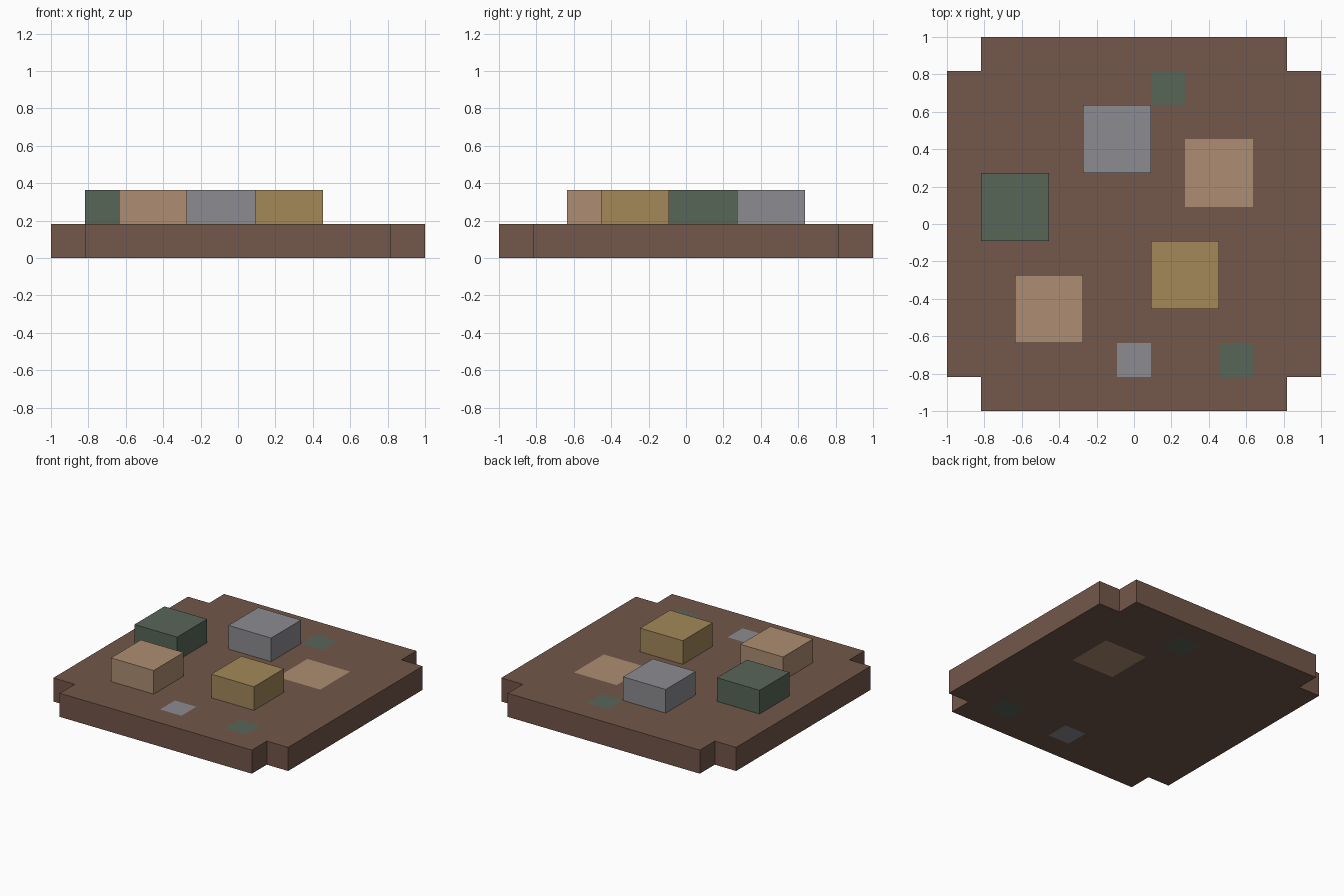
import bpy, bmesh
from mathutils import Vector

if "Cube" in bpy.data.objects:
    bpy.data.objects.remove(bpy.data.objects["Cube"])

U = 2 / 11  # one grid cell


def material(name, rgb):
    def lin(c):
        c /= 255
        return c / 12.92 if c <= 0.04045 else ((c + 0.055) / 1.055) ** 2.4
    m = bpy.data.materials.new(name)
    m.diffuse_color = (*[lin(c) for c in rgb], 1)
    m.use_nodes = True
    m.node_tree.nodes["Principled BSDF"].inputs["Base Color"].default_value = m.diffuse_color
    return m


brown = material("earth brown", (115, 87, 74))
tan = material("tan", (173, 141, 115))
green = material("moss green", (88, 102, 88))
grey = material("stone grey", (140, 139, 144))
ochre = material("ochre", (162, 136, 89))


def make_object(name, bm, mats):
    bmesh.ops.recalc_face_normals(bm, faces=bm.faces[:])
    me = bpy.data.meshes.new(name)
    bm.to_mesh(me)
    bm.free()
    for m in mats:
        me.materials.append(m)
    ob = bpy.data.objects.new(name, me)
    bpy.context.collection.objects.link(ob)
    return ob


# Flush patches: first column, first row, cells wide, material slot
patches = [(7, 6, 2, 1), (6, 9, 1, 2), (8, 1, 1, 2), (5, 1, 1, 3)]

# Base slab with notched corners; patches run right through it
bm = bmesh.new()
bmesh.ops.create_grid(bm, x_segments=11, y_segments=11, size=1)
corners = [f for f in bm.faces
           if min(abs(f.calc_center_median().x), abs(f.calc_center_median().y)) > 0.85]
bmesh.ops.delete(bm, geom=corners, context='FACES')
caps = bm.faces[:]
walls_and_top = bmesh.ops.extrude_face_region(bm, geom=caps, use_keep_orig=True)
top = [g for g in walls_and_top["geom"] if isinstance(g, bmesh.types.BMVert)]
bmesh.ops.translate(bm, verts=top, vec=(0, 0, U))
bm.normal_update()
for f in bm.faces:
    if abs(f.normal.z) < 0.5:
        continue
    c = f.calc_center_median()
    col, row = int((c.x + 1) / U), int((c.y + 1) / U)
    for px, py, n, slot in patches:
        if px <= col < px + n and py <= row < py + n:
            f.material_index = slot
bmesh.ops.recalc_face_normals(bm, faces=bm.faces[:])
make_object("base_slab", bm, [brown, tan, green, grey])

# Raised blocks, two cells square and one cell high
blocks = [("tan_block", 2, 2, tan), ("ochre_block", 6, 3, ochre),
          ("green_block", 1, 5, green), ("grey_block", 4, 7, grey)]
for name, col, row, mat in blocks:
    bm = bmesh.new()
    bmesh.ops.create_cube(bm, size=1)
    bmesh.ops.scale(bm, verts=bm.verts, vec=(2 * U, 2 * U, U))
    bmesh.ops.translate(bm, verts=bm.verts,
                        vec=Vector(((col + 1) * U - 1, (row + 1) * U - 1, 1.5 * U)))
    make_object(name, bm, [mat])
